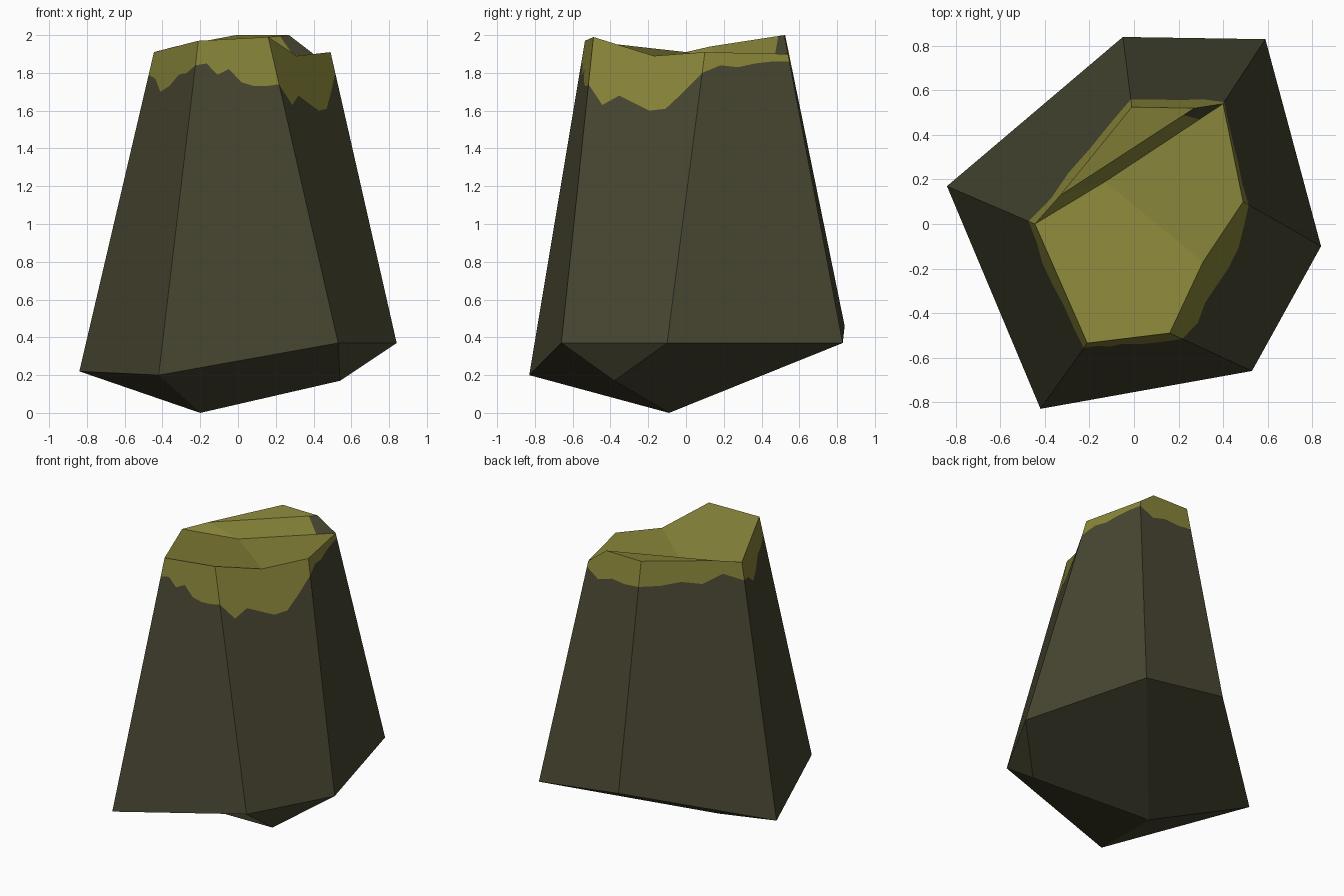
import bpy, bmesh
from mathutils import Vector

if "Cube" in bpy.data.objects:
    bpy.data.objects.remove(bpy.data.objects["Cube"])


def material(name, colour):
    m = bpy.data.materials.new(name)
    m.diffuse_color = (*colour, 1)
    m.use_nodes = True
    m.node_tree.nodes["Principled BSDF"].inputs["Base Color"].default_value = m.diffuse_color
    return m


V = Vector
# Widest ring of the stone near the ground, and the two underside points
base = dict(A=V((-.84, .17, .22)), B=V((-.42, -.83, .20)), C=V((.53, -.66, .37)),
            D=V((.84, -.10, .37)), E=V((.59, .83, .37)), F=V((-.05, .84, .46)))
O, G = V((-.20, -.09, 0)), V((.54, -.38, .17))

# Broken top: rim corners, dip in the rim (H), groove bottom (M), slab ends (P, Q)
top = dict(A=V((-.445, 0, 1.91)), B=V((-.21, -.535, 1.97)), C=V((.16, -.49, 1.99)),
           D=V((.49, .10, 1.91)), E=V((.40, .54, 1.90)), F=V((-.01, .525, 2.0)))
H, M = V((.31, -.17, 1.89)), V((-.13, .19, 1.85))
P, Q = V((.27, .52, 2.0)), V((-.33, .13, 1.94))
middle = {"CD": H, "EF": P, "FA": Q}

# Height of the ragged moss edge along each side
moss_edge = {
    "AB": [1.79, 1.77, 1.70, 1.73, 1.79, 1.80, 1.84],
    "BC": [1.84, 1.85, 1.79, 1.82, 1.75, 1.73, 1.73, 1.74],
    "CD": [1.74, 1.63, 1.68, 1.64, 1.60, 1.61, 1.70, 1.80],
    "DE": [1.80, 1.84, 1.83, 1.85, 1.86, 1.86],
    "EF": [1.86, 1.80, 1.83, 1.82, 1.83],
    "FA": [1.83, 1.82, 1.83, 1.80, 1.85, 1.79],
}
ROCK, MOSS = 0, 1
bm = bmesh.new()


def face(points, mat):
    f = bm.faces.new([bm.verts.new(p) for p in points])
    f.material_index = mat


# Sides: rock below the ragged edge, moss above it
for side, heights in moss_edge.items():
    b0, b1 = base[side[0]], base[side[1]]
    t0, t1 = top[side[0]], top[side[1]]
    edge = []
    for i, z in enumerate(heights):
        t = i / (len(heights) - 1)
        lo, hi = b0.lerp(b1, t), t0.lerp(t1, t)
        edge.append(lo.lerp(hi, (z - lo.z) / (hi.z - lo.z)))
    face([b1, b0] + edge, ROCK)
    rim = [t0] + ([middle[side]] if side in middle else []) + [t1]
    face(edge + rim[::-1], MOSS)

# Underside
A, B, C, D, E, F = (base[k] for k in "ABCDEF")
for pts in ([O, B, C, G], [G, C, D], [O, G, D, E], [O, E, F, A], [O, A, B]):
    face(pts, ROCK)

# Mossy top: front cap in two planes, groove wall and raised back slab
a, b, c, d, e, f = (top[k] for k in "ABCDEF")
R, S = M.lerp(e, .8), Q.lerp(P, .92)
face([a, b, c, H, M], MOSS)
face([M, H, d, e, R], MOSS)
face([a, M, Q], MOSS)
face([M, R, S, Q], MOSS)
face([R, e, P, S], ROCK)
face([Q, S, P, f], MOSS)

bmesh.ops.remove_doubles(bm, verts=bm.verts, dist=.0005)
bmesh.ops.recalc_face_normals(bm, faces=bm.faces)
mesh = bpy.data.meshes.new("mossy_rock")
bm.to_mesh(mesh)
bm.free()
mesh.materials.append(material("dark rock", (.063, .061, .031)))
mesh.materials.append(material("olive moss", (.245, .232, .041)))
bpy.context.collection.objects.link(bpy.data.objects.new("mossy_rock", mesh))
